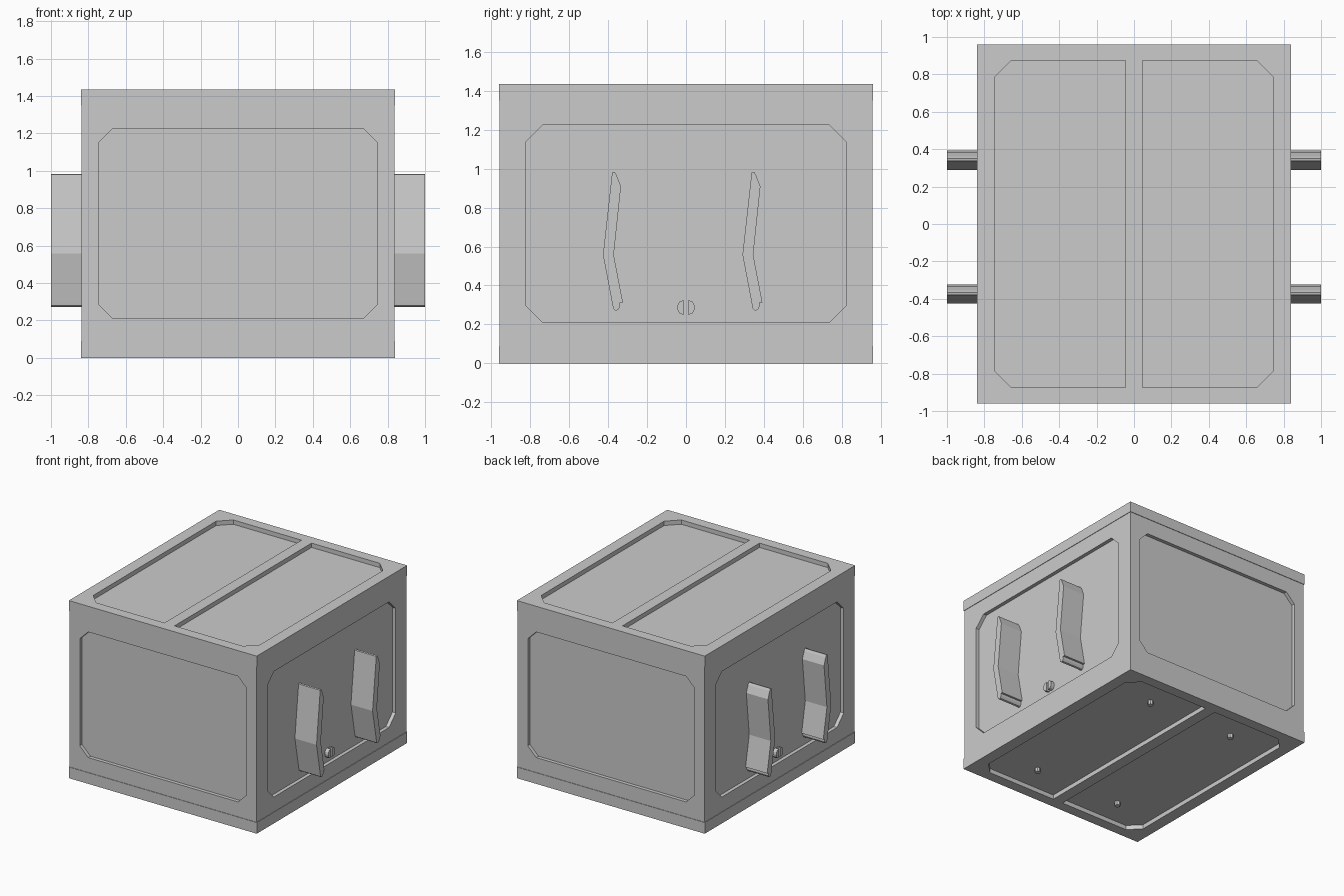
import bpy, bmesh, math

if "Cube" in bpy.data.objects:
    bpy.data.objects.remove(bpy.data.objects["Cube"])

HX, HY, H = 0.84, 0.96, 1.435


def make(name, bm):
    bmesh.ops.recalc_face_normals(bm, faces=bm.faces)
    mesh = bpy.data.meshes.new(name)
    bm.to_mesh(mesh)
    bm.free()
    ob = bpy.data.objects.new(name, mesh)
    bpy.context.collection.objects.link(ob)
    return ob


def loft(name, rings):
    """Skin a stack of equal-length rings and cap both ends."""
    bm = bmesh.new()
    vs = [[bm.verts.new(p) for p in r] for r in rings]
    n = len(vs[0])
    for a, b in zip(vs, vs[1:]):
        for i in range(n):
            j = (i + 1) % n
            bm.faces.new((a[i], a[j], b[j], b[i]))
    bm.faces.new(vs[0])
    bm.faces.new(vs[-1])
    return make(name, bm)


def prism(name, pts, axis, a, b):
    """Extrude a 2D outline along x (0), y (1) or z (2)."""
    def place(u, v, t):
        return [(t, u, v), (u, t, v), (u, v, t)][axis]
    return loft(name, [[place(u, v, t) for u, v in pts] for t in (a, b)])


def cut_rect(u0, u1, v0, v1, c, cut_left=True):
    """Rectangle with clipped corners (optionally only on the right side)."""
    pts = [(u1 - c, v0), (u1, v0 + c), (u1, v1 - c), (u1 - c, v1)]
    if cut_left:
        return pts + [(u0 + c, v1), (u0, v1 - c), (u0, v0 + c), (u0 + c, v0)]
    return pts + [(u0, v1), (u0, v0)]


# Crate body with slightly proud top and bottom bands
rings = []
for z, d in [(0, 0), (0.09, 0), (0.09, 0.004), (1.35, 0.004), (1.35, 0), (H, 0)]:
    x, y = HX - d, HY - d
    rings.append([(-x, -y, z), (x, -y, z), (x, y, z), (-x, y, z)])
body = loft("crate_body", rings)

# Recessed panels on every side
cutters = []
end_panel = cut_rect(-0.745, 0.745, 0.21, 1.225, 0.075)
side_panel = cut_rect(-0.82, 0.82, 0.21, 1.225, 0.085)
half_panel = cut_rect(0.045, 0.745, -0.875, 0.875, 0.09, False)
for s in (-1, 1):
    cutters.append(prism("end_cutter", end_panel, 1, s * (HY - 0.033), s * (HY + 0.1)))
    cutters.append(prism("side_cutter", side_panel, 0, s * (HX - 0.033), s * (HX + 0.1)))
    half = [(s * u, v) for u, v in half_panel]
    cutters.append(prism("top_cutter", half, 2, H - 0.035, H + 0.1))
    cutters.append(prism("bottom_cutter", half, 2, -0.1, 0.035))

bpy.context.view_layer.objects.active = body
for c in cutters:
    mod = body.modifiers.new("recess", 'BOOLEAN')
    mod.operation, mod.solver, mod.object = 'DIFFERENCE', 'EXACT', c
    bpy.ops.object.modifier_apply(modifier=mod.name)
    bpy.data.objects.remove(c)

# Bent handles with a rounded lower lip
handle = [(0.337, 0.98), (0.35, 0.983), (0.36, 0.965), (0.382, 0.908), (0.345, 0.557),
          (0.392, 0.313), (0.377, 0.312), (0.378, 0.292), (0.368, 0.275), (0.355, 0.271),
          (0.343, 0.28), (0.339, 0.30), (0.29, 0.557)]
# D-shaped half of a split stud
D = [(0.01, -0.035)] + [(0.02 + 0.025 * math.cos(t), 0.035 * math.sin(t))
     for t in [math.radians(a) for a in range(-90, 91, 30)]] + [(0.01, 0.035)]

for s in (-1, 1):
    for shift in (0, -0.716):
        prism("handle", [(y + shift, z) for y, z in handle], 0, s * (HX - 0.04), s * 1.0)
    # Split stud between the handles
    for m in (-1, 1):
        prism("stud_half", [(m * u, v + 0.287) for u, v in D], 0, s * (HX - 0.04), s * (HX - 0.002))
    # Small pegs under the floor panels
    for t in (-1, 1):
        peg = [(s * 0.385 + 0.022 * math.cos(k * math.pi / 4),
                t * 0.65 + 0.022 * math.sin(k * math.pi / 4)) for k in range(8)]
        prism("floor_peg", peg, 2, 0.002, 0.045)
